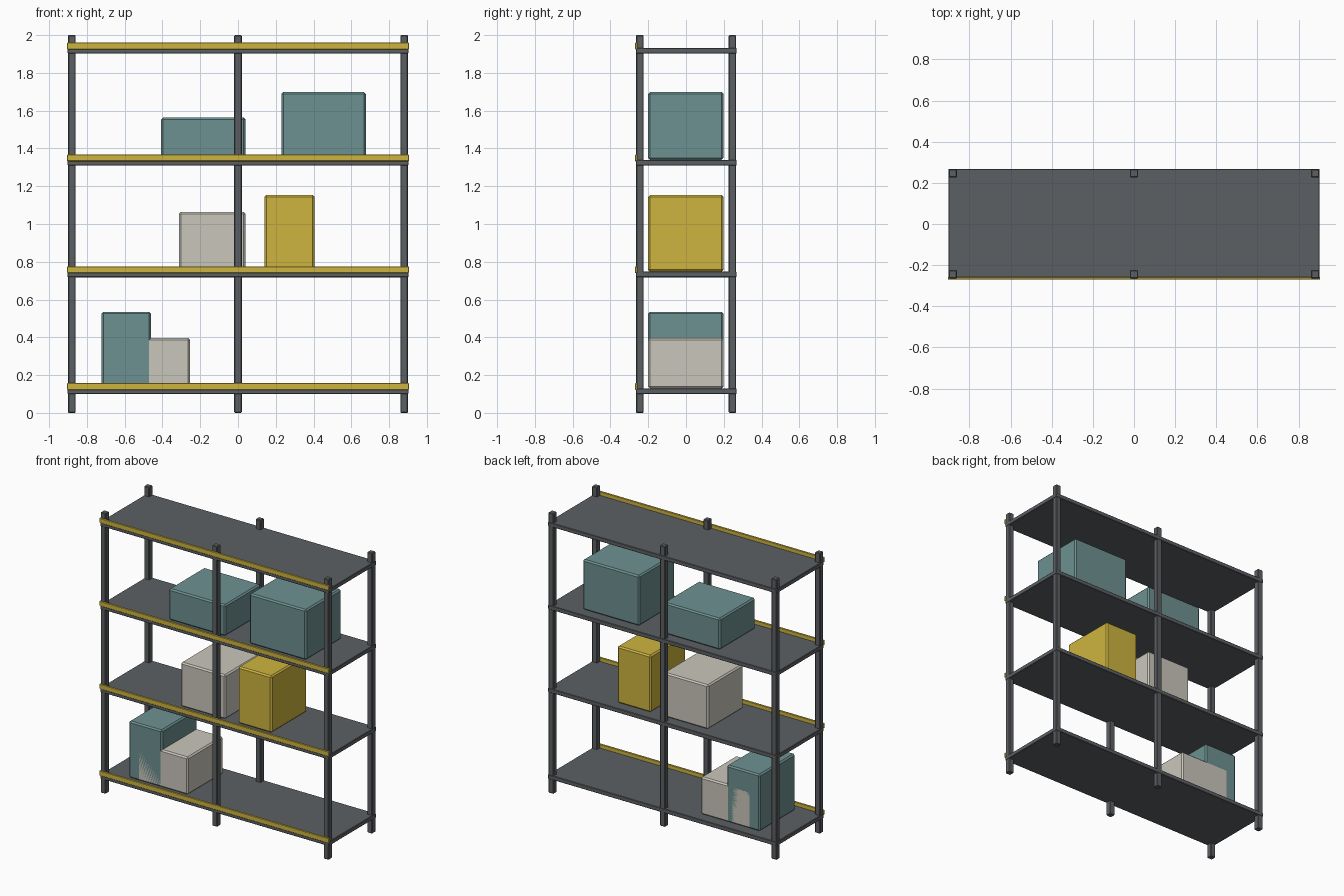
import bpy, bmesh
from mathutils import Vector

if "Cube" in bpy.data.objects:
    bpy.data.objects.remove(bpy.data.objects["Cube"])


def material(name, rgb):
    m = bpy.data.materials.new(name)
    m.diffuse_color = (*rgb, 1)
    m.use_nodes = True
    m.node_tree.nodes["Principled BSDF"].inputs["Base Color"].default_value = m.diffuse_color
    return m


STEEL = material("dark_steel", (0.107, 0.117, 0.127))
YELLOW = material("yellow", (0.62, 0.46, 0.05))
TEAL = material("teal", (0.155, 0.283, 0.283))
BEIGE = material("beige", (0.59, 0.57, 0.50))


def block(name, lo, hi, mat, bevel):
    """Chamfered box between two opposite corners."""
    lo, hi = Vector(lo), Vector(hi)
    size, mid = hi - lo, (hi + lo) / 2
    bm = bmesh.new()
    bmesh.ops.create_cube(bm, size=1)
    for v in bm.verts:
        v.co = Vector(c * s for c, s in zip(v.co, size))
    bmesh.ops.bevel(bm, geom=bm.edges[:], offset=bevel, segments=1,
                    affect='EDGES', profile=0.5)
    mesh = bpy.data.meshes.new(name)
    bm.to_mesh(mesh)
    bm.free()
    mesh.materials.append(mat)
    ob = bpy.data.objects.new(name, mesh)
    ob.location = mid
    bpy.context.collection.objects.link(ob)
    return ob


# Upright posts: three along the width, front and back
W = 0.02
for xn, x in (("left", -0.88), ("middle", 0), ("right", 0.88)):
    for yn, y in (("front", -0.244), ("back", 0.246)):
        block(f"post_{yn}_{xn}", (x - W, y - W, 0), (x + W, y + W, 2), STEEL, 0.004)

# Shelves, each with a yellow front lip
THICK = 0.03
SHELVES = [0.10, 0.718, 1.31, 1.902]
for i, z in enumerate(SHELVES, 1):
    block(f"shelf_{i}", (-0.902, -0.266, z), (0.902, 0.268, z + THICK), STEEL, 0.003)
    block(f"shelf_lip_{i}", (-0.905, -0.27, z + 0.022), (0.905, -0.257, z + 0.058),
          YELLOW, 0.003)

# Stored boxes: shelf index, x range, top height, colour
BOXES = [
    (0, -0.722, -0.46, 0.535, TEAL),
    (0, -0.65, -0.255, 0.397, BEIGE),
    (1, -0.313, 0.04, 1.063, BEIGE),
    (1, 0.14, 0.405, 1.153, YELLOW),
    (2, -0.407, 0.04, 1.563, TEAL),
    (2, 0.23, 0.677, 1.698, TEAL),
]
for i, (s, x0, x1, top, mat) in enumerate(BOXES, 1):
    block(f"storage_box_{i}", (x0, -0.201, SHELVES[s] + THICK), (x1, 0.199, top), mat, 0.01)
